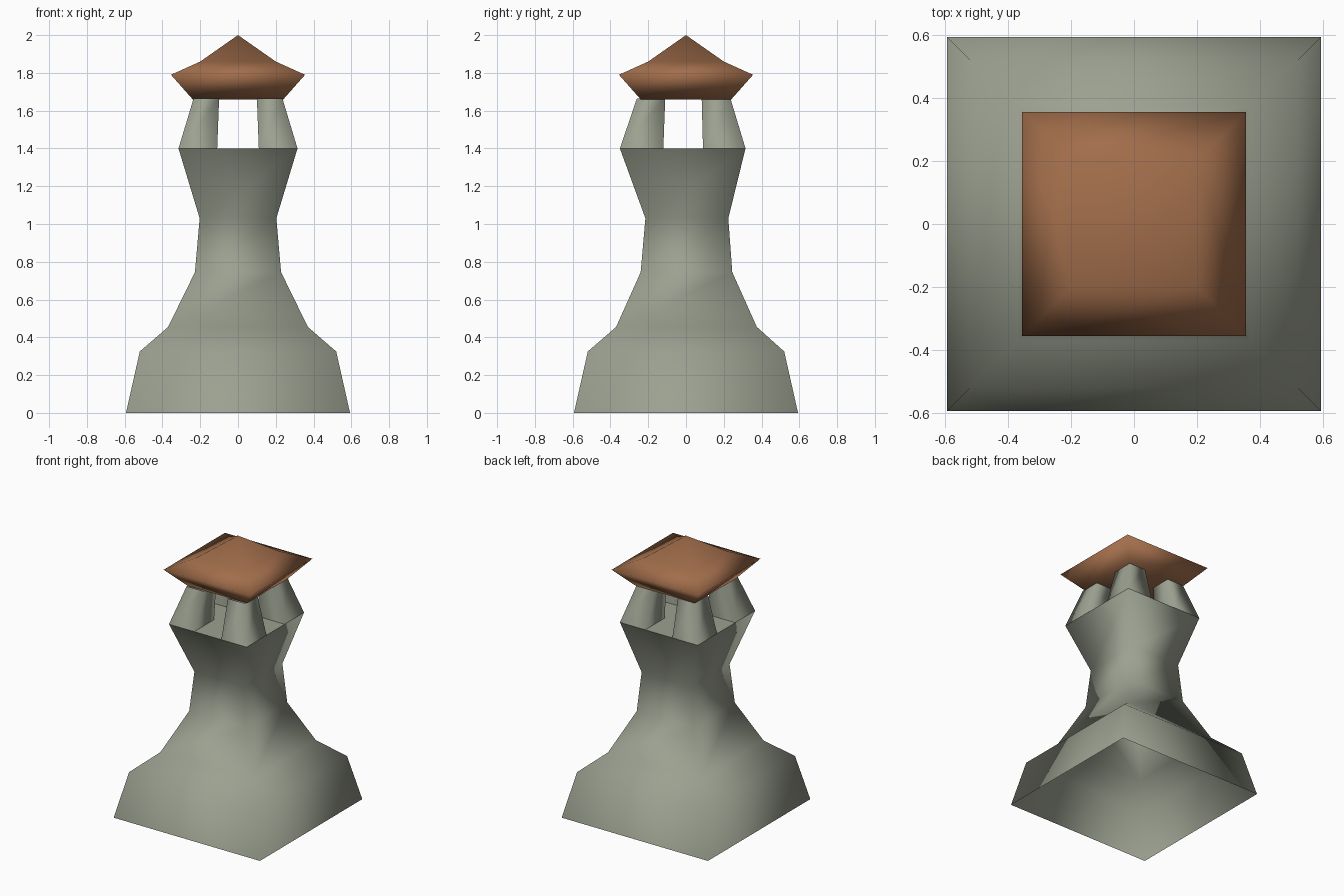
import bpy

if "Cube" in bpy.data.objects:
    bpy.data.objects.remove(bpy.data.objects["Cube"])

def material(name, rgb):
    m = bpy.data.materials.new(name)
    m.diffuse_color = (*rgb, 1)
    m.use_nodes = True
    m.node_tree.nodes["Principled BSDF"].inputs["Base Color"].default_value = m.diffuse_color
    return m

stone = material("grey_green_stone", (0.33, 0.355, 0.28))
tile = material("brown_roof", (0.36, 0.155, 0.07))

def ring(x0, x1, y0, y1, z):
    return [(x0, y0, z), (x1, y0, z), (x1, y1, z), (x0, y1, z)]

def loft(name, rings, mat, bottom=True, top=True, smooth=True):
    """Join four-sided rings, bottom to top, with optional end caps."""
    verts = [v for r in rings for v in r]
    faces = []
    for k in range(len(rings) - 1):
        a = 4 * k
        for i in range(4):
            j = (i + 1) % 4
            faces.append((a + i, a + j, a + 4 + j, a + 4 + i))
    n = len(verts)
    if bottom:
        faces.append((3, 2, 1, 0))
    if top == "point":
        # last ring closes to an apex
        verts.append((0, 0, 2.0))
        faces += [(n - 4 + i, n - 4 + (i + 1) % 4, n) for i in range(4)]
    elif top:
        faces.append((n - 4, n - 3, n - 2, n - 1))
    me = bpy.data.meshes.new(name)
    me.from_pydata(verts, [], faces)
    me.materials.append(mat)
    for p in me.polygons:
        p.use_smooth = smooth
    ob = bpy.data.objects.new(name, me)
    bpy.context.collection.objects.link(ob)
    return ob

# Tower shell, open underneath: half width, y back edge, y front edge, height
profile = [(0.593, -0.593, 0.593, 0), (0.52, -0.52, 0.52, 0.325),
           (0.37, -0.37, 0.375, 0.455), (0.228, -0.24, 0.245, 0.745),
           (0.203, -0.215, 0.224, 1.03), (0.315, -0.35, 0.315, 1.40)]
loft("tower_body", [ring(-w, w, y0, y1, z) for w, y0, y1, z in profile],
     stone, bottom=False, top=False)

# Lantern floor
loft("lantern_floor", [ring(-0.315, 0.315, -0.35, 0.315, 1.40)], stone,
     bottom=False, smooth=False)

# Four tapering corner pillars
for xn, sx in (("left", -1), ("right", 1)):
    for yn, lo, hi in (("front", (-0.35, -0.12), (-0.26, -0.11)),
                       ("back", (0.09, 0.315), (0.083, 0.235))):
        a, b = sorted((sx * 0.11, sx * 0.315))
        c, d = sorted((sx * 0.10, sx * 0.235))
        loft(f"{yn}_{xn}_pillar",
             [ring(a, b, *lo, 1.40), ring(c, d, *hi, 1.665)],
             stone, bottom=False, top=False)

# Flared roof with pointed top
loft("roof", [ring(-w, w, -w, w, z) for w, z in
              ((0.24, 1.66), (0.355, 1.79), (0.20, 1.86))],
     tile, top="point")
